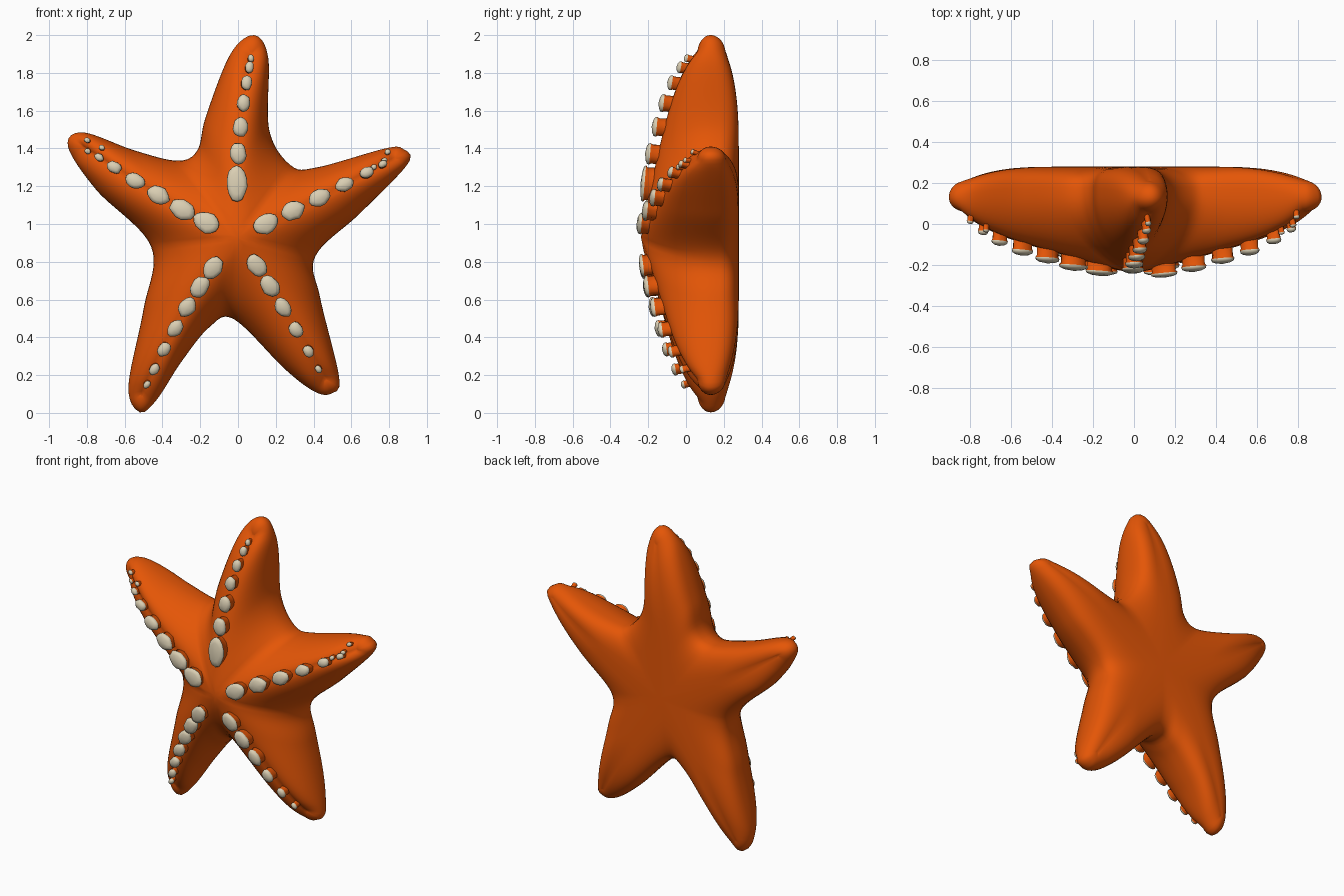
import bpy, bmesh, math, random
from mathutils import Vector
from mathutils.bvhtree import BVHTree

if "Cube" in bpy.data.objects:
    bpy.data.objects.remove(bpy.data.objects["Cube"])

random.seed(4)
C = Vector((0, 0.93))      # centre of the star in the x-z plane
RIM = 0.13                 # depth of the widest outline
N = 30                     # ribs per half arm
TIP = 3                    # index of the tip in each arm outline


def material(name, rgb):
    m = bpy.data.materials.new(name)
    m.diffuse_color = (*rgb, 1)
    m.use_nodes = True
    m.node_tree.nodes["Principled BSDF"].inputs["Base Color"].default_value = m.diffuse_color
    return m


ORANGE = material("orange skin", (0.78, 0.092, 0.002))
CREAM = material("cream knob", (0.70, 0.62, 0.45))

# Each arm: outline (x, z) from its first valley, then the spine's bend and end
ARMS = [
    ([(.28, 1.31), (.165, 1.5), (.16, 1.88), (.085, 2), (-.04, 1.9), (-.17, 1.57), (-.215, 1.39)],
     (-.03, 1.4), (.07, 1.9)),
    ([(-.32, 1.335), (-.55, 1.39), (-.82, 1.485), (-.9, 1.41), (-.75, 1.18)],
     (-.32, 1.06), (-.82, 1.41)),
    ([(-.46, .88), (-.5, .55), (-.58, .14), (-.52, .003), (-.43, .07), (-.3, .27), (-.15, .455)],
     (-.24, .68), (-.51, .1)),
    ([(-.02, .495), (.25, .23), (.41, .11), (.5, .105), (.535, .19), (.435, .61)],
     (.18, .68), (.46, .18)),
    ([(.41, .83), (.65, 1.06), (.9, 1.32), (.875, 1.397), (.78, 1.4), (.42, 1.3)],
     (.35, 1.09), (.83, 1.345)),
]
OUT = [Vector(p) for a in ARMS for p in a[0]]


def catmull(i, t):
    a, b, c, d = (OUT[(i + k) % len(OUT)] for k in (-1, 0, 1, 2))
    return 0.5 * (2 * b + (c - a) * t + (2 * a - 5 * b + 4 * c - d) * t * t
                  + (3 * b - a - 3 * c + d) * t ** 3)


def resample(i0, i1):
    """N+1 evenly spaced points on the smooth outline between two control points."""
    pts = [catmull(i, k / 16) for i in range(i0, i1) for k in range(16)] + [catmull(i1, 0)]
    acc = [0]
    for p, q in zip(pts, pts[1:]):
        acc.append(acc[-1] + (q - p).length)
    res, j = [], 0
    for k in range(N + 1):
        s = acc[-1] * k / N
        while j < len(pts) - 2 and acc[j + 1] < s:
            j += 1
        res.append(pts[j].lerp(pts[j + 1], min(1, (s - acc[j]) / (acc[j + 1] - acc[j]))))
    return res


def spine_at(f, bend, end):
    return C * (1 - f) ** 2 + Vector(bend) * 2 * f * (1 - f) + Vector(end) * f * f


def rib(edge, f, bend, end):
    """Cross-section from the back spine, round the rim, to the front ridge."""
    spine = spine_at(f, bend, end)
    back = .28 - .04 * max(0, 2 * f - 1) ** 2 - .03 * f ** 8
    front = -.25 + .23 * f ** 1.1 + .08 * f ** 8
    w, q, out = .5 + .5 * f, .55 + .45 * f ** 3, []
    for k in range(12, 0, -1):
        a = k / 12 * math.pi / 2
        p = edge.lerp(spine, 1 - max(0, math.cos(a)) ** q)
        out.append((p.x, RIM + (back - RIM) * math.sin(a) ** q, p.y))
    for k in range(13):
        a = k / 12 * math.pi / 2
        h = 1 - math.cos(a)
        p = edge.lerp(spine, h)
        out.append((p.x, RIM + (front - RIM) * (w * math.sin(a) + (1 - w) * h ** .65), p.y))
    return out


def finish(bm, name, mats):
    bmesh.ops.recalc_face_normals(bm, faces=bm.faces)
    me = bpy.data.meshes.new(name)
    bm.to_mesh(me)
    bm.free()
    for m in mats:
        me.materials.append(m)
    for p in me.polygons:
        p.use_smooth = True
    bpy.context.collection.objects.link(bpy.data.objects.new(name, me))


# Body: ribs lofted around the whole outline
ribs, start = [], 0
for pts, bend, end in ARMS:
    up = resample(start, start + TIP)
    down = resample(start + TIP, start + len(pts))
    ribs += [rib(up[k], min(1, k / N / .88), bend, end) for k in range(N)]
    ribs += [rib(down[k], min(1, (N - k) / N / .88), bend, end) for k in range(N)]
    start += len(pts)

bm = bmesh.new()
grid = [[bm.verts.new(p) for p in r] for r in ribs]
for i, r in enumerate(grid):
    n = grid[(i + 1) % len(grid)]
    for j in range(len(r) - 1):
        bm.faces.new((r[j], r[j + 1], n[j + 1], n[j]))
bmesh.ops.remove_doubles(bm, verts=bm.verts, dist=0.0004)
for _ in range(3):
    bmesh.ops.smooth_vert(bm, verts=[v for v in bm.verts if v.co.y < 0 or v.co.y > .18], factor=0.4,
                          use_axis_x=False, use_axis_y=True, use_axis_z=False)
bmesh.ops.recalc_face_normals(bm, faces=bm.faces)
tree = BVHTree.FromBMesh(bm)
finish(bm, "starfish_body", [ORANGE])

# Knobs: orange stalks with domed cream caps
PROFILE = [(.92, -.4), (.88, .5), (1, .66), (.93, .84), (.62, .97)]   # radius, height
S = 14


def knob(bm, x, z, a, b, height):
    hit, nor, _, _ = tree.ray_cast(Vector((x, -1, z)), Vector((0, 1, 0)))
    up = (Vector((0, -1, 0)) * .6 + nor * .4).normalized()
    along = Vector((x - C.x, 0, z - C.y))
    along = (along - up * along.dot(up)).normalized()
    side = up.cross(along)
    wob = [random.uniform(.93, 1.07) for _ in range(S)]
    rings = []
    for r, h in PROFILE:
        ring = []
        for k in range(S):
            t = k * math.tau / S
            ring.append(bm.verts.new(hit + up * h * height + along * (a * r * wob[k] * math.cos(t))
                                     + side * (b * r * wob[k] * math.sin(t))))
        rings.append(ring)
    pole = bm.verts.new(hit + up * height * 1.05)
    for k in range(S):
        n = (k + 1) % S
        for j in range(len(rings) - 1):
            f = bm.faces.new((rings[j][k], rings[j][n], rings[j + 1][n], rings[j + 1][k]))
            f.material_index = 1 if j >= 2 else 0
        bm.faces.new((rings[-1][k], rings[-1][n], pole)).material_index = 1


# Row on each arm: count, first and last place on the spine, spacing power, first size
ROWS = [(7, .3, .97, 1.5, .06), (6, .24, .91, 1.3, .074), (7, .27, .95, 1.25, .064),
        (6, .26, .94, 1.2, .064), (6, .2, .93, 1.3, .069)]
bm = bmesh.new()
for i, ((_, bend, end), (count, f0, f1, power, size)) in enumerate(zip(ARMS, ROWS)):
    for k in range(count):
        t = k / (count - 1)
        p = spine_at(f0 + (f1 - f0) * (1 - (1 - t) ** power), bend, end)
        a = size * (1 - .64 * t ** 1.6)
        b = a * .75
        if i == 0 and k == 0:          # the long first knob of the top arm
            a, b = .097, .057
        knob(bm, p.x, p.y, a, b, .055 if k == 0 else min(.066, .03 + b))
# Small loose knobs near the tips of the two side arms
for x, z in [(-.72, 1.4), (-.79, 1.39), (-.795, 1.44), (.715, 1.3), (.77, 1.335), (.79, 1.375)]:
    knob(bm, x, z, .017, .014, .032)
finish(bm, "arm_knobs", [ORANGE, CREAM])
